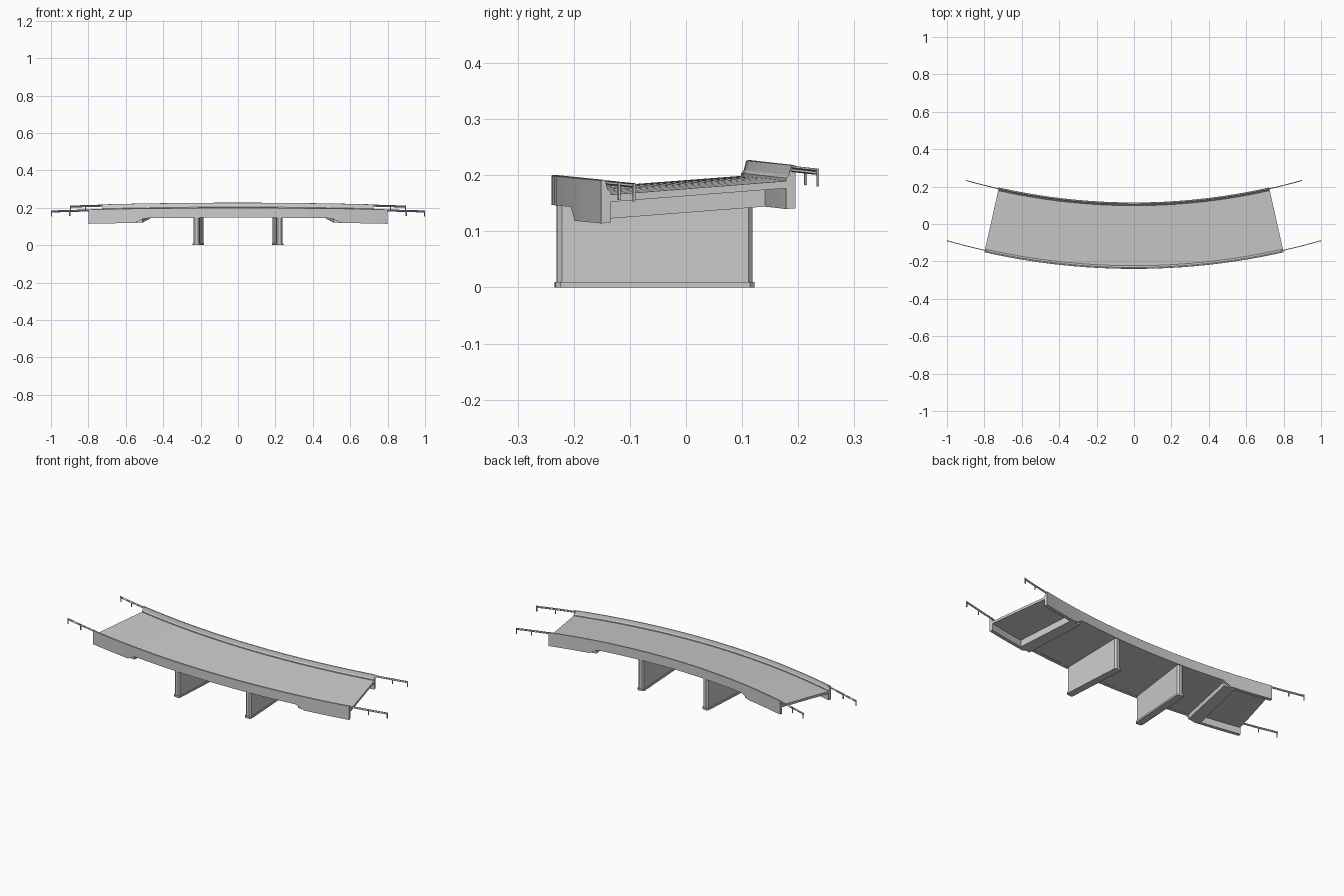
import bpy, bmesh, math

if "Cube" in bpy.data.objects:
    bpy.data.objects.remove(bpy.data.objects["Cube"])

R_OUT, R_IN, CY = 3.65, 3.295, 3.41   # curve radii and centre
END = 0.221                           # half angle of the deck
BANK, CAMBER = 0.076, 0.009


def pos(r, a, h):
    """Curved, banked and cambered bridge space to world space."""
    z = h + BANK * (R_OUT - r) - CAMBER * (a / END) ** 2
    return (r * math.sin(a), CY - r * math.cos(a), z)


def finish(name, rings):
    bm = bmesh.new()
    loops = [[bm.verts.new(p) for p in ring] for ring in rings]
    n = len(loops[0])
    for u, v in zip(loops, loops[1:]):
        for i in range(n):
            j = (i + 1) % n
            bm.faces.new((u[i], u[j], v[j], v[i]))
    bm.faces.new(loops[0])
    bm.faces.new(loops[-1])
    bmesh.ops.recalc_face_normals(bm, faces=bm.faces)
    me = bpy.data.meshes.new(name)
    bm.to_mesh(me)
    bm.free()
    ob = bpy.data.objects.new(name, me)
    bpy.context.collection.objects.link(ob)
    return ob


def sweep(name, profile, angles):
    """Sweep a closed (radius, height) section; profile is a function of angle."""
    return finish(name, [[pos(r, a, h) for r, h in profile(a)] for a in angles])


def box(r0, r1, h0, h1):
    return lambda a: [(r0, h0), (r1, h0), (r1, h1), (r0, h1)]


def span(a0, a1, n):
    return [a0 + (a1 - a0) * i / n for i in range(n + 1)]


T0, T1 = 0.138, 0.151                 # where the skirts drop at the ends
half = span(T1, END, 4)
ALL = [-a for a in reversed(half)] + span(-T0, T0, 16) + half

# Deck: thin road slab with a thicker middle span
sweep("road_slab", box(R_IN + 0.012, R_OUT - 0.012, 0.16, 0.173), ALL)
sweep("middle_span_underside", box(R_IN + 0.012, R_OUT - 0.012, 0.148, 0.161),
      span(-T0 - 0.004, T0 + 0.004, 16))


# Parapets with sloped inner faces and side skirts that deepen at the ends
def parapet(flip):
    def section(a):
        b = 0.147 if abs(a) <= T0 + 1e-5 else 0.123
        pts = [(3.65, b), (3.65, 0.199), (3.649, 0.20), (3.643, 0.20),
               (3.642, 0.199), (3.638, 0.183), (3.633, 0.178), (3.633, b)]
        return [(R_OUT + R_IN - r, h) for r, h in pts] if flip else pts
    return section


sweep("front_parapet", parapet(False), ALL)
sweep("back_parapet", parapet(True), ALL)


# Wall piers: chamfered radial walls on low footings
def wall(name, a, r0, r1, w, c, z0, z1):
    plan = [(r0, w - c), (r0 + c, w), (r1 - c, w), (r1, w - c),
            (r1, c - w), (r1 - c, -w), (r0 + c, -w), (r0, c - w)]
    rings = []
    for z in (z0, z1):
        ring = []
        for r, t in plan:
            x, y, top = pos(r, a + t / r, 0.155)
            ring.append((x, y, top if z is None else z))
        rings.append(ring)
    finish(name, rings)


# W-shaped guard rail section
def rail(rc, hc, s):
    outline = [(0.001, 0.0055), (-0.002, 0.003), (0.001, 0.0), (-0.002, -0.003), (0.001, -0.0055)]
    front = [(rc + s * d, hc + h) for d, h in outline]
    back = [(r + s * 0.0015, h) for r, h in reversed(front)]
    return lambda a: front + back


for side, s in (("left", -1), ("right", 1)):
    # Cross beams under the ends
    sweep(side + "_end_beam", box(R_IN + 0.01, R_OUT - 0.01, 0.123, 0.162),
          [s * T0 * 1.02, s * T1, s * 0.16])
    wall(side + "_pier", s * 0.061, R_IN + 0.003, R_OUT - 0.003, 0.016, 0.008, 0.008, None)
    wall(side + "_pier_footing", s * 0.061, R_IN, R_OUT, 0.02, 0.008, 0.0, 0.01)

    # Guard rails and posts leading off each parapet
    for edge, rc, hc, d, stop in (("front", 3.639, 0.1935, 1, 0.2783),
                                  ("back", 3.302, 0.1935, -1, 0.2757)):
        sweep(f"{side}_{edge}_guard_rail", rail(rc, hc, d),
              [s * a for a in span(END - 0.003, stop, 4)])
        for i, a in enumerate((0.2495, stop - 0.001)):
            rp = rc + d * 0.003
            sweep(f"{side}_{edge}_rail_post_{i + 1}",
                  box(rp - 0.002, rp + 0.002, 0.167, 0.1985),
                  [s * (a - 0.0007), s * (a + 0.0007)])
